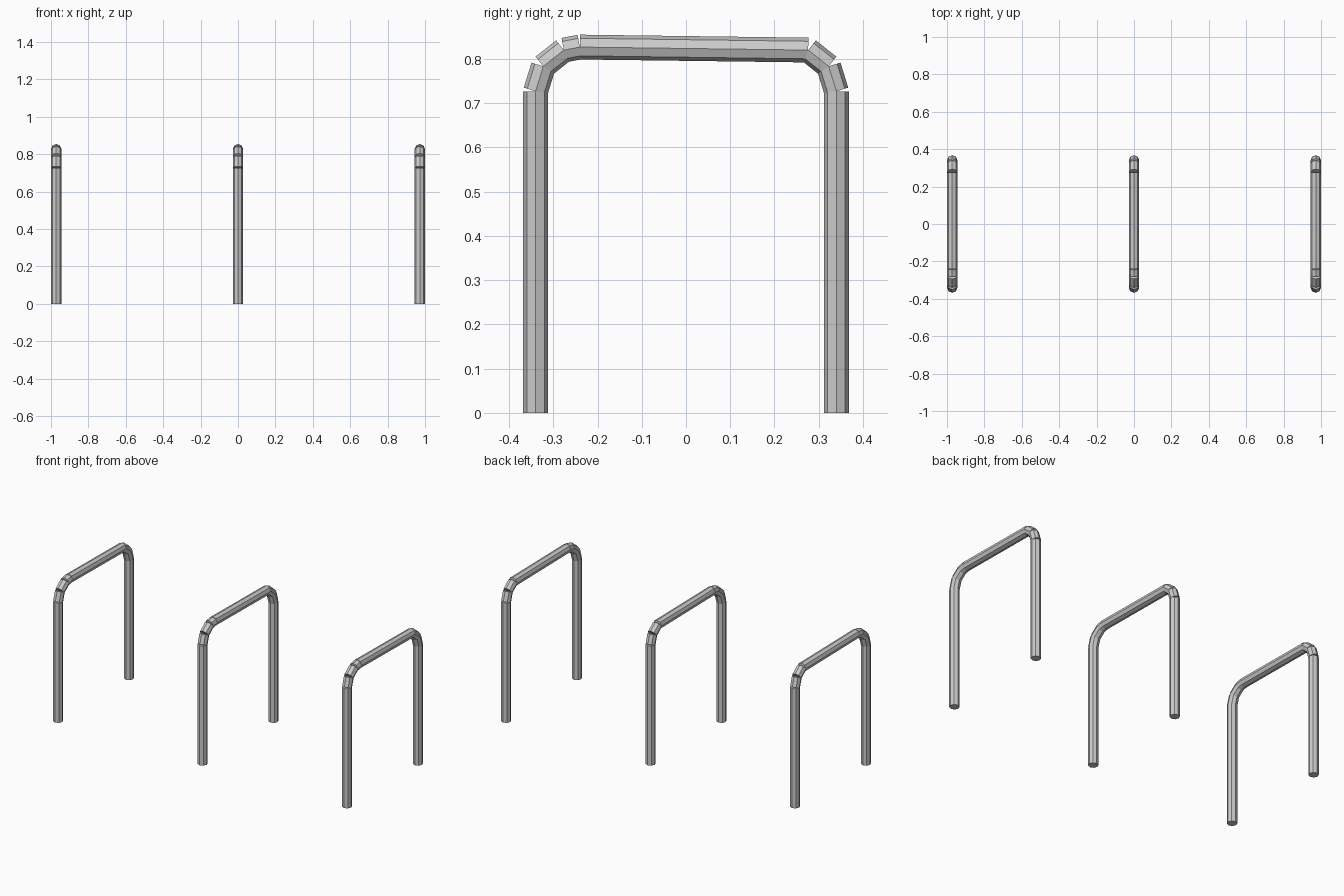
import bpy, bmesh
from math import sin, cos, pi, atan2
from mathutils import Matrix, Vector

if "Cube" in bpy.data.objects:
    bpy.data.objects.remove(bpy.data.objects["Cube"])

R = 0.028             # tube radius
BEND = 0.1            # corner bend radius
BY, BZ = 0.24, 0.727  # bend centre


def arc(side, angles):
    return [(side * (BY + BEND * cos(a)), BZ + BEND * sin(a)) for a in angles]


# centre line in the YZ plane: leg, bend, top rail, bend, leg
path = ([(-0.34, 0)] + arc(-1, (0, 0.6, 1.2, pi / 2))
        + arc(1, (1.2, 0.6, 0)) + [(0.34, 0)])


def make_rack(name, x):
    bm = bmesh.new()
    # one straight octagonal tube per path segment, left unmitred
    for (y0, z0), (y1, z1) in zip(path, path[1:]):
        d = Vector((0, y1 - y0, z1 - z0))
        mat = (Matrix.Translation((0, (y0 + y1) / 2, (z0 + z1) / 2))
               @ Matrix.Rotation(atan2(-d.y, d.z), 4, 'X'))
        bmesh.ops.create_cone(bm, cap_ends=True, segments=8, radius1=R,
                              radius2=R, depth=d.length, matrix=mat)
    me = bpy.data.meshes.new(name)
    bm.to_mesh(me)
    bm.free()
    ob = bpy.data.objects.new(name, me)
    ob.location.x = x
    bpy.context.collection.objects.link(ob)


# three hoops in a row
for name, x in (("left_hoop", -1 + R), ("middle_hoop", 0), ("right_hoop", 1 - R)):
    make_rack(name, x)
